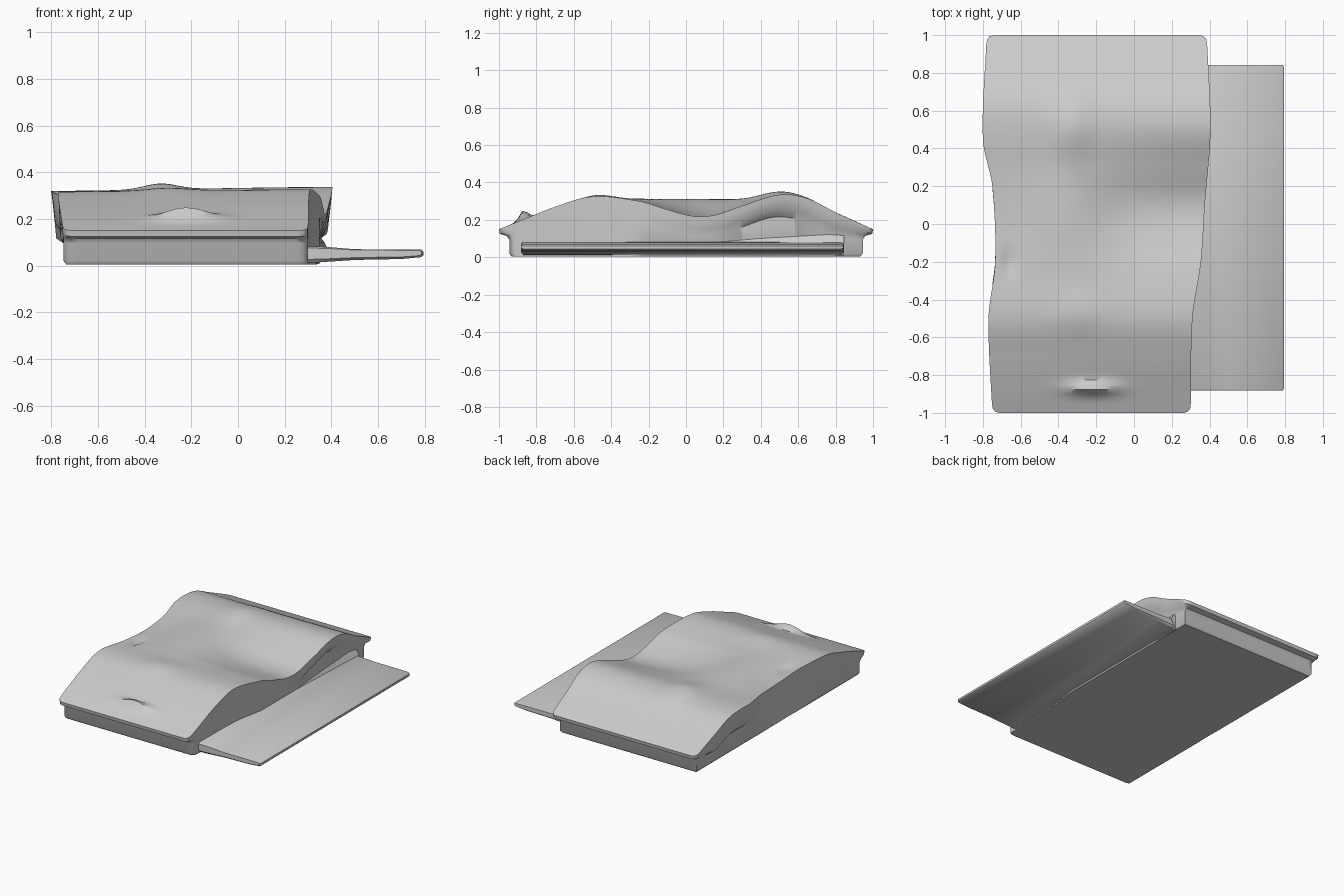
import bpy, bmesh, math

if "Cube" in bpy.data.objects:
    bpy.data.objects.remove(bpy.data.objects["Cube"])

# One flat colour for everything
grey = bpy.data.materials.new("light grey")
grey.use_nodes = True
COLOUR = (0.6, 0.6, 0.6, 1)
grey.diffuse_color = COLOUR
grey.node_tree.nodes["Principled BSDF"].inputs["Base Color"].default_value = COLOUR


def curve(points, t):
    """Smooth height along a line of (position, value) points."""
    n = len(points)

    def slope(k):
        a, b = points[max(k - 1, 0)], points[min(k + 1, n - 1)]
        return (b[1] - a[1]) / (b[0] - a[0])

    t = min(max(t, points[0][0]), points[-1][0])
    i = next(k for k in range(n - 1) if t <= points[k + 1][0])
    (x0, y0), (x1, y1) = points[i], points[i + 1]
    h = x1 - x0
    s = (t - x0) / h
    m0, m1 = slope(i) * h, slope(i + 1) * h
    return (y0 * (1 + 2 * s) * (1 - s) ** 2 + m0 * s * (1 - s) ** 2
            + y1 * s * s * (3 - 2 * s) + m1 * s * s * (s - 1))


def bump(x, y, cx, cy, wx, wy):
    return math.exp(-((x - cx) / wx) ** 2 - ((y - cy) / wy) ** 2)


def finish(name, bm):
    bmesh.ops.recalc_face_normals(bm, faces=bm.faces)
    mesh = bpy.data.meshes.new(name)
    bm.to_mesh(mesh)
    bm.free()
    obj = bpy.data.objects.new(name, mesh)
    bpy.context.collection.objects.link(obj)
    mesh.materials.append(grey)
    bpy.ops.object.select_all(action="DESELECT")
    obj.select_set(True)
    bpy.context.view_layer.objects.active = obj
    bpy.ops.object.shade_smooth_by_angle(angle=math.radians(40))
    return obj


# Height of the draped top along each side, and the outline of both edges
LEFT_HEIGHT = [(-1, .15), (-.9, .19), (-.7, .26), (-.5, .315), (-.25, .305), (0, .29),
               (.25, .3), (.5, .32), (.65, .305), (.8, .24), (1, .15)]
RIGHT_HEIGHT = [(-1, .15), (-.9, .19), (-.7, .27), (-.5, .325), (-.25, .3), (-.1, .255),
                (.04, .22), (.15, .225), (.3, .275), (.5, .335), (.65, .315), (.8, .24), (1, .15)]
LEFT_EDGE = [(-1, -.75), (-.5, -.77), (-.2, -.735), (.2, -.75), (.45, -.8), (1, -.78)]
RIGHT_EDGE = [(-1, .3), (-.5, .31), (-.2, .355), (.1, .375), (.5, .405), (1, .385)]


def top_point(u, v):
    y = 2 * v - 1
    # Corners are rounded by pulling the end rows in
    corner = max(0, abs(y) - .96) / .04
    pull = .035 * (1 - math.sqrt(max(0, 1 - corner * corner)))
    left = curve(LEFT_EDGE, y) + pull
    right = curve(RIGHT_EDGE, y) - pull
    x = left + (right - left) * u
    blend = u * u * (3 - 2 * u)
    z = curve(LEFT_HEIGHT, y) * (1 - blend) + curve(RIGHT_HEIGHT, y) * blend
    z += .05 * bump(x, y, -.22, -.87, .13, .03)       # small fold at the front
    z += .025 * bump(x, y, -.33, .5, .1, .15)         # crest at the back
    z += .012 * bump(x, y, -.3, -.47, .12, .1)        # crest at the front
    z += .04 * bump(x, y, -.35, .05, .22, .25)        # ridge between the crests
    z -= .02 * bump(x, y, -.66, -.2, .03, .07)        # dent by the edge
    return x, y, z


# Draped block: wavy top, hanging lip, slightly recessed walls and flat base
NX, NY = 40, 80
rows = [j / NY for j in range(1, NY)]
rows = [0, .003, .008] + rows + [.992, .997, 1]
bm = bmesh.new()
grid = [[bm.verts.new(top_point(i / NX, v)) for i in range(NX + 1)] for v in rows]
for a, b in zip(grid, grid[1:]):
    for i in range(NX):
        bm.faces.new((a[i], a[i + 1], b[i + 1], b[i]))

loop = (grid[0] + [r[-1] for r in grid[1:-1]]
        + grid[-1][::-1] + [r[0] for r in grid[-2:0:-1]])


def hang(co):
    """How far the cloth hangs: short at the ends, longer along the sides."""
    tall = min(max((co.z - .15) / .1, 0), 1)
    return .035 + tall * (.045 if co.x > 0 else .1)


def tuck(co):
    """How far the lip has turned in at the end of its hang."""
    return .75 - .45 * min(max((co.z - .15) / .1, 0), 1)


def ring(inset, height, mix):
    """Loop beneath the lip, moved by mix towards the recessed wall."""
    verts = []
    for v in loop:
        x = min(max(v.co.x, -.748 + inset), .35 - inset)
        y = v.co.y * (.945 - inset)
        m = mix(v.co)
        verts.append(bm.verts.new((v.co.x + (x - v.co.x) * m,
                                   v.co.y + (y - v.co.y) * m, height(v.co))))
    return verts


rings = [loop,
         ring(0, lambda co: co.z - .025, lambda co: .08),
         ring(0, lambda co: co.z - hang(co), tuck),
         ring(0, lambda co: max(.095, co.z - hang(co) - .04), lambda co: 1),
         ring(0, lambda co: .02, lambda co: 1),
         ring(.012, lambda co: .005, lambda co: 1)]
for a, b in zip(rings, rings[1:]):
    for k in range(len(a)):
        m = (k + 1) % len(a)
        bm.faces.new((a[k], b[k], b[m], a[m]))
bm.faces.new(rings[-1])
finish("draped_block", bm)

# Thin side shelf with a gently sagging underside, rooted inside the block
profile = [(.2, .012), (.35, .014), (.5, .024), (.7, .028), (.785, .036), (.795, .045),
           (.795, .06), (.785, .068), (.5, .07), (.38, .08), (.2, .085)]
bm = bmesh.new()
sections = []
for y, thin in [(-.882, .7), (-.87, 1), (.83, 1), (.842, .7)]:
    edge = .008 if thin < 1 else 0
    sections.append([bm.verts.new((x - edge * (x > .7), y, .058 + (z - .058) * thin))
                     for x, z in profile])
for a, b in zip(sections, sections[1:]):
    for k in range(len(profile)):
        m = (k + 1) % len(profile)
        bm.faces.new((a[k], a[m], b[m], b[k]))
bm.faces.new(sections[0])
bm.faces.new(sections[-1])
finish("side_shelf", bm)

# Small gusset where the wall meets the shelf
bm = bmesh.new()
ends = [[bm.verts.new((x, y, z)) for x, z in [(.29, .005), (.35, .008), (.385, .07),
                                            (.37, .1), (.34, .14), (.29, .14)]]
        for y in (-.3, .845)]
for v in ends[0]:
    v.co.x -= .05
for k in range(len(ends[0])):
    m = (k + 1) % len(ends[0])
    bm.faces.new((ends[0][k], ends[0][m], ends[1][m], ends[1][k]))
for end in ends:
    bm.faces.new(end)
finish("wall_gusset", bm)
